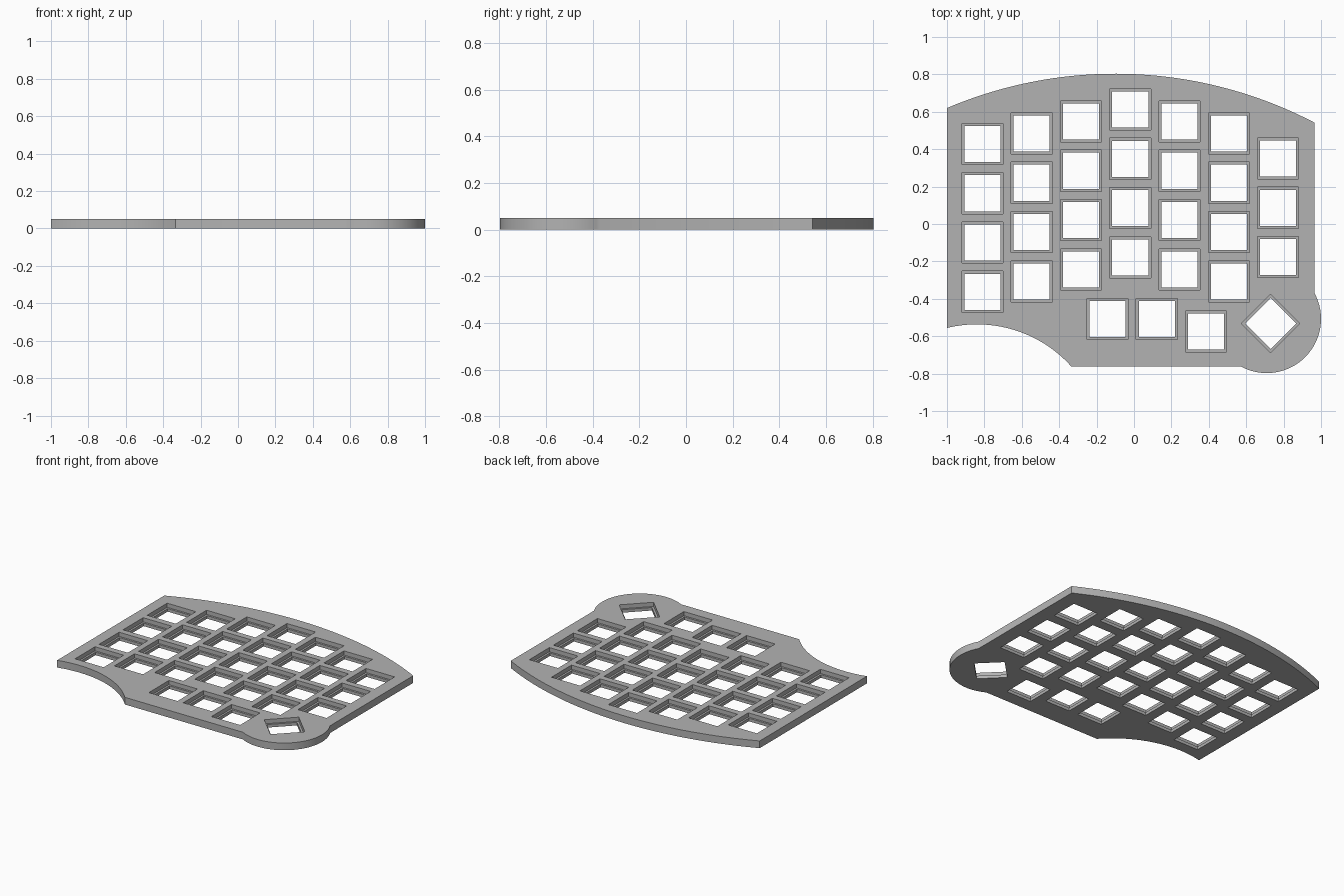
import bpy, bmesh
from math import sin, cos, pi, atan2, radians
from mathutils import Vector, Matrix

cube = bpy.data.objects.get("Cube")
if cube:
    bpy.data.objects.remove(cube, do_unlink=True)

THICK, LEDGE = 0.05, 0.021
PITCH, HOLE, RECESS = 0.2635, 0.193, 0.22

grey = bpy.data.materials.new("plate grey")
grey.use_nodes = True
colour = (0.45, 0.45, 0.45, 1)
grey.diffuse_color = colour
grey.node_tree.nodes["Principled BSDF"].inputs["Base Color"].default_value = colour


def arc(centre, start, end, steps, clockwise=True):
    """Points along a circle around centre, from start to end."""
    c = Vector(centre)
    a, b = Vector(start) - c, Vector(end) - c
    t0, t1 = atan2(a.y, a.x), atan2(b.y, b.x)
    if clockwise and t1 > t0:
        t1 -= 2 * pi
    if not clockwise and t1 < t0:
        t1 += 2 * pi
    points = []
    for i in range(steps + 1):
        t = t0 + (t1 - t0) * i / steps
        points.append(c + Vector((cos(t), sin(t))) * a.length)
    return points


def make_object(name, bm):
    bmesh.ops.recalc_face_normals(bm, faces=bm.faces)
    mesh = bpy.data.meshes.new(name)
    bm.to_mesh(mesh)
    bm.free()
    mesh.materials.append(grey)
    obj = bpy.data.objects.new(name, mesh)
    bpy.context.collection.objects.link(obj)
    return obj


# Plate outline: bowed back edge, round thumb lobe, hollow front corner
outline = arc((-0.1, -1.497), (-1, 0.62), (0.965, 0.54), 48)
outline += arc((0.71, -0.507), (0.965, -0.369), (0.572, -0.762), 40)
outline += arc((-0.84, -1.215), (-0.335, -0.762), (-1, -0.554), 32, clockwise=False)

bm = bmesh.new()
base = bm.faces.new([bm.verts.new((p.x, p.y, 0)) for p in outline])
top = bmesh.ops.extrude_face_region(bm, geom=[base], use_keep_orig=True)["geom"]
bmesh.ops.translate(bm, vec=(0, 0, THICK),
                    verts=[v for v in top if isinstance(v, bmesh.types.BMVert)])
plate = make_object("switch_plate", bm)

# Switch positions: staggered columns (x of column, y of top key, key count)
columns = [(0.428, 4), (0.484, 4), (0.548, 4), (0.612, 4),
           (0.548, 4), (0.484, 4), (0.35, 3)]
switches = [(-0.02 + (i - 3) * PITCH, y - row * PITCH, 0)
            for i, (y, count) in enumerate(columns) for row in range(count)]
# Thumb keys, the last one turned to a diamond
switches += [(-0.142, -0.508, 0), (0.122, -0.508, 0),
             (0.385, -0.574, 0), (0.73, -0.532, 45)]

# Stepped cutters: narrow through-hole below, wider recess above the ledge
bm = bmesh.new()
for x, y, turn in switches:
    place = Matrix.Translation((x, y, 0)) @ Matrix.Rotation(radians(turn), 4, "Z")
    rings = []
    for size, z in ((HOLE, -0.02), (HOLE, LEDGE), (RECESS, LEDGE), (RECESS, THICK + 0.02)):
        h = size / 2
        rings.append([bm.verts.new(place @ Vector((sx * h, sy * h, z)))
                      for sx, sy in ((-1, -1), (1, -1), (1, 1), (-1, 1))])
    for low, high in zip(rings, rings[1:]):
        for k in range(4):
            n = (k + 1) % 4
            bm.faces.new((low[k], low[n], high[n], high[k]))
    bm.faces.new(rings[0][::-1])
    bm.faces.new(rings[-1])
cutter = make_object("switch_hole_cutter", bm)
cutter.hide_render = True

# Cut the holes and bake the result
cut = plate.modifiers.new("switch holes", "BOOLEAN")
cut.operation = "DIFFERENCE"
cut.solver = "EXACT"
cut.object = cutter
bpy.context.view_layer.objects.active = plate
plate.select_set(True)
bpy.ops.object.modifier_apply(modifier=cut.name)
bpy.data.objects.remove(cutter, do_unlink=True)

# Smooth curved rims, crisp edges
bpy.ops.object.select_all(action="DESELECT")
plate.select_set(True)
bpy.ops.object.shade_smooth_by_angle(angle=radians(30))
